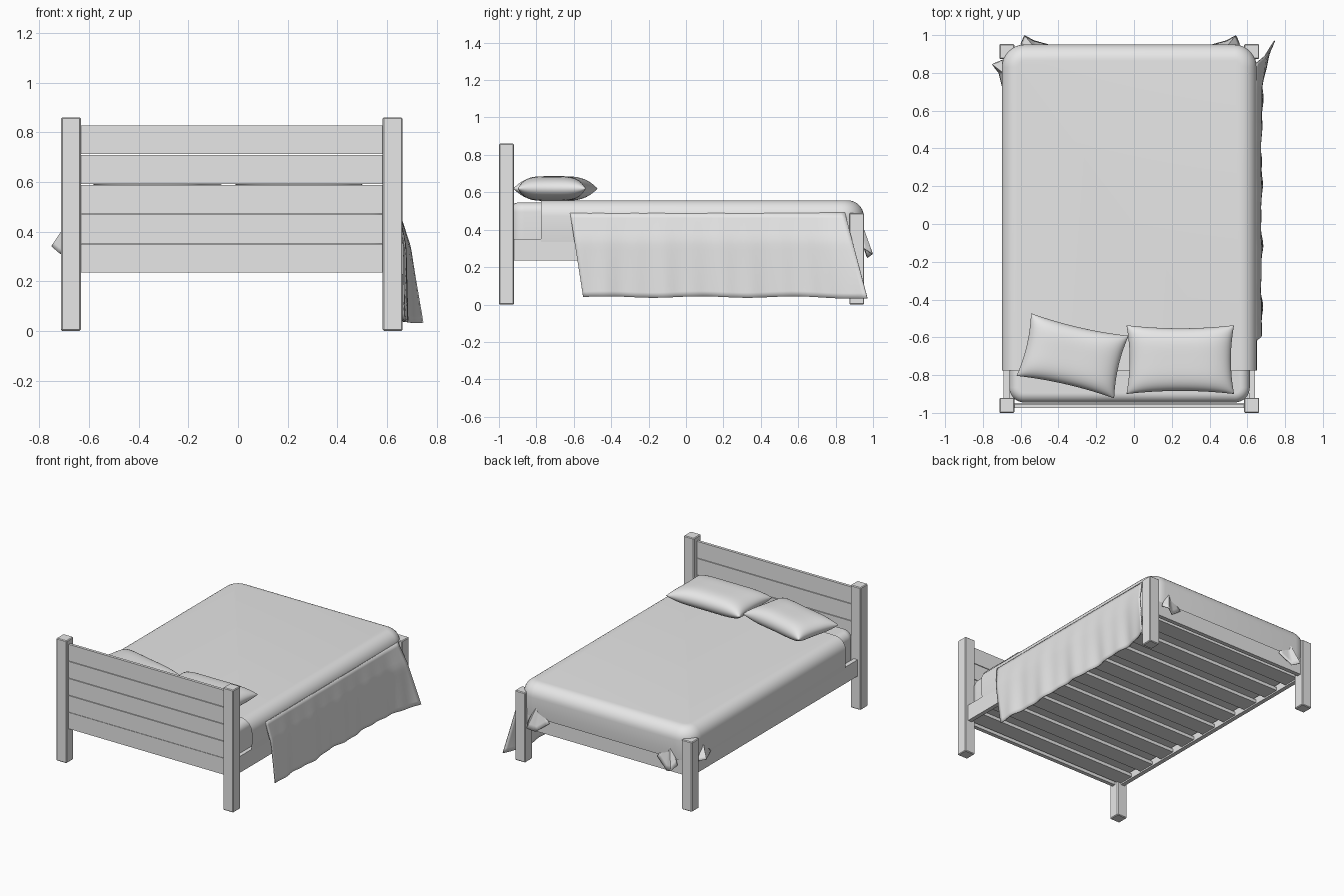
import bpy
import bmesh
from math import sin, cos, pi, radians
from mathutils import Matrix, Vector

old = bpy.data.objects.get("Cube")
if old:
    bpy.data.objects.remove(old)

grey = bpy.data.materials.new("light_grey")
grey.use_nodes = True
grey.diffuse_color = (0.8, 0.8, 0.8, 1)
grey.node_tree.nodes["Principled BSDF"].inputs["Base Color"].default_value = (0.8, 0.8, 0.8, 1)


def finish(name, bm, smooth=None, thickness=0):
    """Turn a bmesh into a named object, optionally smooth and thickened."""
    bmesh.ops.recalc_face_normals(bm, faces=bm.faces)
    mesh = bpy.data.meshes.new(name)
    bm.to_mesh(mesh)
    bm.free()
    mesh.materials.append(grey)
    if smooth:
        mesh.polygons.foreach_set("use_smooth", [True] * len(mesh.polygons))
        mesh.set_sharp_from_angle(angle=radians(smooth))
    obj = bpy.data.objects.new(name, mesh)
    bpy.context.collection.objects.link(obj)
    if thickness:
        mod = obj.modifiers.new("thickness", "SOLIDIFY")
        mod.thickness = thickness
        mod.offset = 0
    return obj


def box(name, x, y, z, bevel=0.0):
    """Box from its (low, high) range on each axis."""
    bm = bmesh.new()
    bmesh.ops.create_cube(bm, size=1)
    for v in bm.verts:
        v.co = [(lo + hi) / 2 + c * (hi - lo) for c, (lo, hi) in zip(v.co, (x, y, z))]
    if bevel:
        bmesh.ops.bevel(bm, geom=bm.edges[:], offset=bevel, segments=1, affect='EDGES')
    return finish(name, bm)


def ring(bm, x, y, z, r, inset, steps=8):
    """Rounded rectangle of vertices at height z."""
    r = max(r - inset, 0.01)
    verts = []
    corners = ((x[1], y[1], -1, -1), (x[0], y[1], 1, -1), (x[0], y[0], 1, 1), (x[1], y[0], -1, 1))
    for q, (cx, cy, sx, sy) in enumerate(corners):
        for i in range(steps + 1):
            a = (q + i / steps) * pi / 2
            verts.append(bm.verts.new((cx + sx * (inset + r) + r * cos(a),
                                       cy + sy * (inset + r) + r * sin(a), z)))
    return verts


def slab(x, y, z, r_corner, r_top, r_bottom=0):
    """Soft block with rounded corners; without r_bottom it is open below."""
    arc = [i * pi / 16 for i in range(9)]
    prof = []
    if r_bottom:
        prof += [(r_bottom * (1 - sin(a)), z[0] + r_bottom * (1 - cos(a))) for a in arc]
    else:
        prof += [(0.006, z[0]), (0, z[0] + 0.06)]
    prof += [(r_top * (1 - cos(a)), z[1] - r_top * (1 - sin(a))) for a in arc]
    bm = bmesh.new()
    rings = [ring(bm, x, y, h, r_corner, inset) for inset, h in prof]
    for a, b in zip(rings, rings[1:]):
        for i in range(len(a)):
            j = (i + 1) % len(a)
            bm.faces.new((a[i], a[j], b[j], b[i]))
    bm.faces.new(rings[-1])
    if r_bottom:
        bm.faces.new(rings[0][::-1])
    return bm


def sheet(bm, nu, nv, func):
    """Grid of quads placed by func(u, v), u and v from 0 to 1."""
    g = [[bm.verts.new(func(i / nu, j / nv)) for j in range(nv + 1)] for i in range(nu + 1)]
    for i in range(nu):
        for j in range(nv):
            bm.faces.new((g[i][j], g[i + 1][j], g[i + 1][j + 1], g[i][j + 1]))


# Posts
LEFT, RIGHT = (0.583, 0.663), (-0.713, -0.633)
HEAD, FOOT = (-1.0, -0.92), (0.873, 0.953)
for side, px in (("left", LEFT), ("right", RIGHT)):
    box(f"head_post_{side}", px, HEAD, (0, 0.86), 0.005)
    box(f"foot_post_{side}", px, FOOT, (0, 0.49), 0.005)

# Headboard planks
SPAN = (-0.635, 0.585)
for i in range(4):
    low = 0.35 + 0.12 * i
    box(f"headboard_plank_{i + 1}", SPAN, (-0.975, -0.955), (low + 0.002, low + 0.118))

# Rails
RAIL = (0.235, 0.35)
box("head_rail", SPAN, (-0.975, -0.947), RAIL)
box("foot_rail", SPAN, (0.905, 0.935), RAIL)
box("left_rail", (0.61, 0.64), (-0.925, 0.875), RAIL)
box("right_rail", (-0.69, -0.66), (-0.925, 0.875), RAIL)

# Slats
for i in range(9):
    y = -0.87 + i * 0.21
    box(f"slat_{i + 1}", (-0.665, 0.615), (y - 0.06, y + 0.06), (0.245, 0.268))

# Mattress
finish("mattress", slab((-0.66, 0.613), (-0.945, 0.92), (0.268, 0.545), 0.08, 0.05, 0.03), 50)

# Blanket over the mattress, cut straight near the pillows
bm = slab((-0.70, 0.65), (-1.1, 0.95), (0.335, 0.557), 0.12, 0.085)
bmesh.ops.bisect_plane(bm, geom=bm.verts[:] + bm.edges[:] + bm.faces[:],
                       plane_co=(0, -0.775, 0), plane_no=(0, -1, 0), clear_outer=True)
finish("blanket", bm, 50)


# Blanket side hanging to the floor, flaring out at the foot
def hang(u, v):
    y = (-0.62 + 0.07 * v) * (1 - u) + (0.85 + 0.12 * v) * u
    flare = max(0, (u - 0.72) / 0.28) ** 2
    ripple = 0.006 * sin(u * 27) + 0.004 * sin(u * 61 + 3 * v)
    x = 0.645 + 0.027 * min(1, v * 3) + v * (ripple + 0.063 * flare)
    z = 0.49 - 0.45 * v + 0.004 * v * sin(u * 19) - 0.008 * flare * v
    return x, y, z


bm = bmesh.new()
sheet(bm, 64, 16, hang)
finish("blanket_side", bm, 60, 0.006)


# Loose folds of cloth at the foot corners
def fold(name, apex, base):
    top = Vector(apex)
    pts = [Vector(p) for p in base]

    def place(u, v):
        t = u * (len(pts) - 1)
        k = min(int(t), len(pts) - 2)
        p = pts[k].lerp(pts[k + 1], t - k)
        return top.lerp(p, 0.03 + 0.97 * v)

    bm = bmesh.new()
    sheet(bm, 12, 6, place)
    finish(name, bm, 60, 0.005)


for side, sign in (("left", 1), ("right", -1)):
    c = -0.02
    fold(f"foot_fold_{side}", (c + sign * 0.50, 0.925, 0.47),
         [(c + sign * 0.58, 0.95, 0.30), (c + sign * 0.56, 0.997, 0.27),
          (c + sign * 0.51, 0.97, 0.25), (c + sign * 0.42, 0.945, 0.32)])
fold("side_fold_right", (-0.69, 0.80, 0.43),
     [(-0.69, 0.87, 0.32), (-0.75, 0.845, 0.34), (-0.715, 0.80, 0.31), (-0.695, 0.72, 0.34)])


# Pillows: two domed sheets welded at the seam, with drawn-out corners
def pillow(name, centre, a, b, turn):
    bm = bmesh.new()
    for side in (1, -1):
        def place(u, v):
            s, t = sin((u - 0.5) * pi), sin((v - 0.5) * pi)
            h = 0.066 * (max(0, 1 - s ** 4) * max(0, 1 - t ** 4)) ** 0.5
            return (a * s * (1 - 0.06 * (1 - t * t)), b * t * (1 - 0.09 * (1 - s * s)), side * h)
        sheet(bm, 28, 24, place)
    bmesh.ops.remove_doubles(bm, verts=bm.verts, dist=0.0003)
    bm.transform(Matrix.Translation(centre) @ Matrix.Rotation(radians(turn), 4, 'Z'))
    finish(name, bm, 80)


pillow("pillow_left", (0.245, -0.718, 0.62), 0.285, 0.182, 0)
pillow("pillow_right", (-0.325, -0.698, 0.62), 0.265, 0.17, -13)
